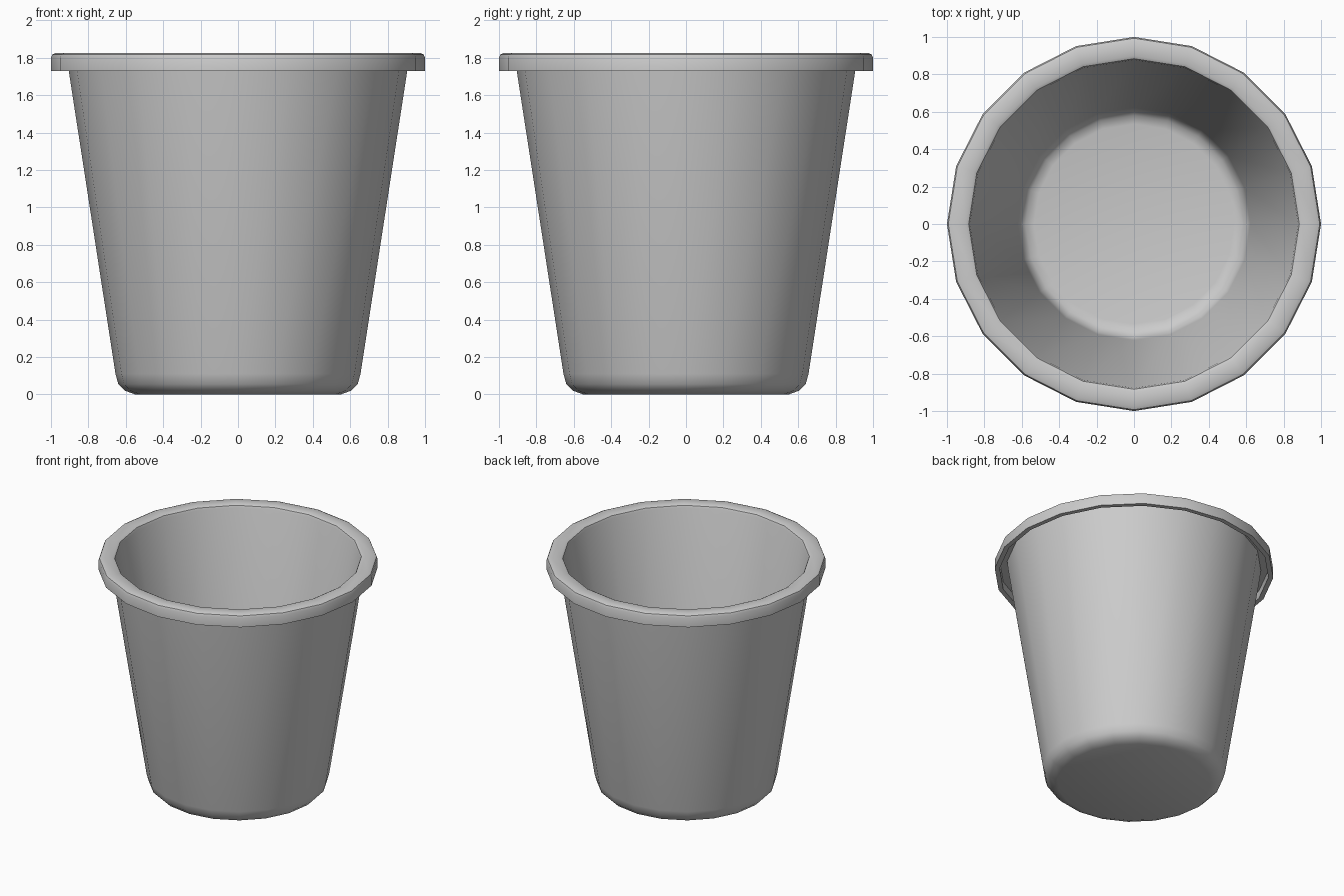
import bpy, bmesh, math
from mathutils import Vector

if "Cube" in bpy.data.objects:
    bpy.data.objects.remove(bpy.data.objects["Cube"])

SIDES = 20

# Closed wall profile (radius, height): outside, hollow turned-down lip, inside
profile = [
    (0.0, 0.0), (0.55, 0.0), (0.605, 0.02), (0.64, 0.055), (0.655, 0.11),
    (0.905, 1.73), (0.911, 1.79),                 # outer wall up to under the lip
    (0.965, 1.79), (0.965, 1.73),                 # inside of the skirt
    (1.0, 1.73), (1.0, 1.80), (0.993, 1.817), (0.975, 1.825),  # lip outside
    (0.90, 1.825), (0.884, 1.817), (0.877, 1.80),  # lip inside edge
    (0.622, 0.13), (0.61, 0.08), (0.58, 0.045), (0.535, 0.035), (0.0, 0.035),
]


def lathe(name, points):
    """Spin a profile round the z axis."""
    bm = bmesh.new()
    verts = [bm.verts.new((r, 0, z)) for r, z in points]
    edges = [bm.edges.new(pair) for pair in zip(verts, verts[1:])]
    bmesh.ops.spin(bm, geom=verts + edges, cent=(0, 0, 0), axis=Vector((0, 0, 1)),
                   angle=math.tau, steps=SIDES, use_duplicate=False)
    bmesh.ops.remove_doubles(bm, verts=bm.verts[:], dist=0.0005)
    bmesh.ops.recalc_face_normals(bm, faces=bm.faces[:])
    mesh = bpy.data.meshes.new(name)
    bm.to_mesh(mesh)
    bm.free()
    obj = bpy.data.objects.new(name, mesh)
    bpy.context.collection.objects.link(obj)
    bpy.context.view_layer.objects.active = obj
    obj.select_set(True)
    bpy.ops.object.shade_smooth_by_angle(angle=math.radians(40))
    return obj


# Bucket
lathe("bucket", profile)
